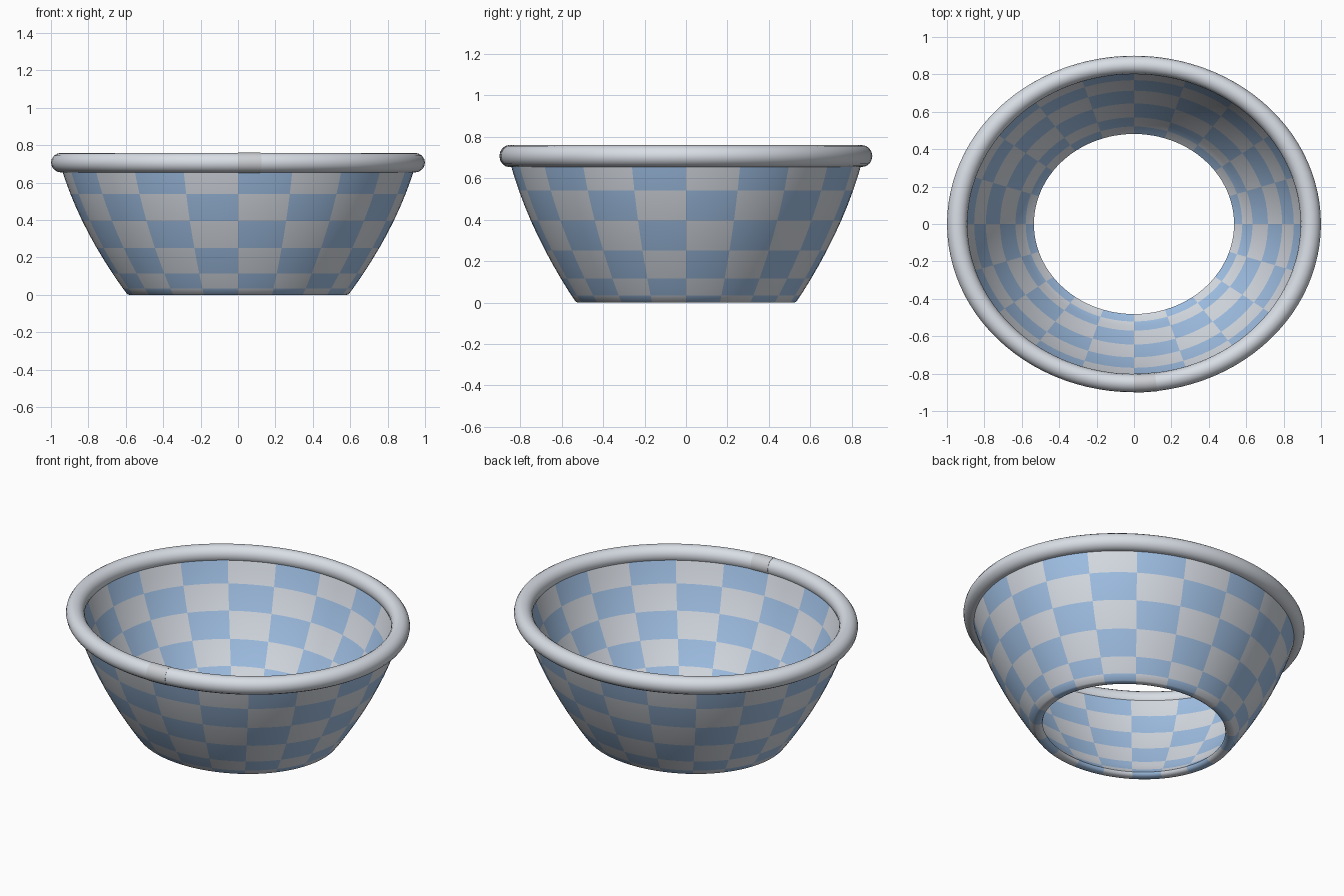
import bpy, bmesh, math

cube = bpy.data.objects.get("Cube")
if cube:
    bpy.data.objects.remove(cube, do_unlink=True)

SEGMENTS = 100         # steps around the oval
COLUMNS = 20           # checks around the oval
DEPTH = 0.9            # front-to-back squash
THICKNESS = 0.045
ROWS = [0.70, 0.54, 0.395, 0.25, 0.115, 0.035]   # check row edges, top down


def make_material(name, rgb):
    mat = bpy.data.materials.new(name)
    mat.use_nodes = True
    mat.diffuse_color = (*rgb, 1)
    mat.node_tree.nodes["Principled BSDF"].inputs["Base Color"].default_value = (*rgb, 1)
    return mat


pale_grey = make_material("pale grey", (0.69, 0.73, 0.79))
soft_blue = make_material("soft blue", (0.36, 0.54, 0.80))
join_grey = make_material("join grey", (0.60, 0.62, 0.65))


def lathe(name, profile, materials, steps=SEGMENTS, rows=None):
    """Sweep a closed (radius, height) profile around the oval from the front."""
    bm = bmesh.new()
    full = steps == SEGMENTS
    rings = []
    for i in range(steps if full else steps + 1):
        a = -math.pi / 2 + math.tau * i / SEGMENTS
        rings.append([bm.verts.new((r * math.cos(a), DEPTH * r * math.sin(a), z))
                      for r, z in profile])
    n = len(profile)
    for i in range(steps):
        a, b = rings[i], rings[(i + 1) % len(rings)]
        for j in range(n):
            k = (j + 1) % n
            face = bm.faces.new((a[j], b[j], b[k], a[k]))
            if rows:
                face.material_index = (i * COLUMNS // SEGMENTS + rows[j]) % 2
    if not full:
        bm.faces.new(rings[0])
        bm.faces.new(rings[-1][::-1])
    bmesh.ops.recalc_face_normals(bm, faces=bm.faces)
    mesh = bpy.data.meshes.new(name)
    bm.to_mesh(mesh)
    bm.free()
    for mat in materials:
        mesh.materials.append(mat)
    obj = bpy.data.objects.new(name, mesh)
    bpy.context.collection.objects.link(obj)
    bpy.ops.object.select_all(action='DESELECT')
    obj.select_set(True)
    bpy.context.view_layer.objects.active = obj
    bpy.ops.object.shade_smooth_by_angle(angle=math.radians(50))


def wall_point(z, offset=0):
    """Point on the flared wall, moved inward along its normal."""
    slope = 0.74 - 0.64 * z
    length = math.hypot(1, slope)
    return (0.59 + 0.74 * z - 0.32 * z * z - offset / length,
            z + offset * slope / length)


# Bowl wall: checks run down the outside, under the open foot and up the inside
heights, wall_rows = [ROWS[0]], []
for row, (high, low) in enumerate(zip(ROWS, ROWS[1:])):
    heights += [(low + high) / 2, low]
    wall_rows += [row, row]
outside = [wall_point(z) for z in heights]
inside = [wall_point(z, THICKNESS) for z in reversed(heights)]
foot = [(0.592, 0.004), (0.58, 0), (0.556, 0), (0.54, 0.008), (0.535, 0.02)]
foot_rows = [len(ROWS) - 1] * (len(foot) + 1)
lathe("bowl_wall", outside + foot + inside, [soft_blue, pale_grey],
      rows=wall_rows + foot_rows + wall_rows[::-1] + [0])


# Rolled rim
def tube(radius, sides=16):
    return [(0.945 + 1.04 * radius * math.cos(math.tau * k / sides),
             0.707 + radius * math.sin(math.tau * k / sides)) for k in range(sides)]


lathe("rolled_rim", tube(0.0525), [pale_grey])

# Overlapping join in the rim at the front
lathe("rim_join", tube(0.054), [join_grey], steps=2)
